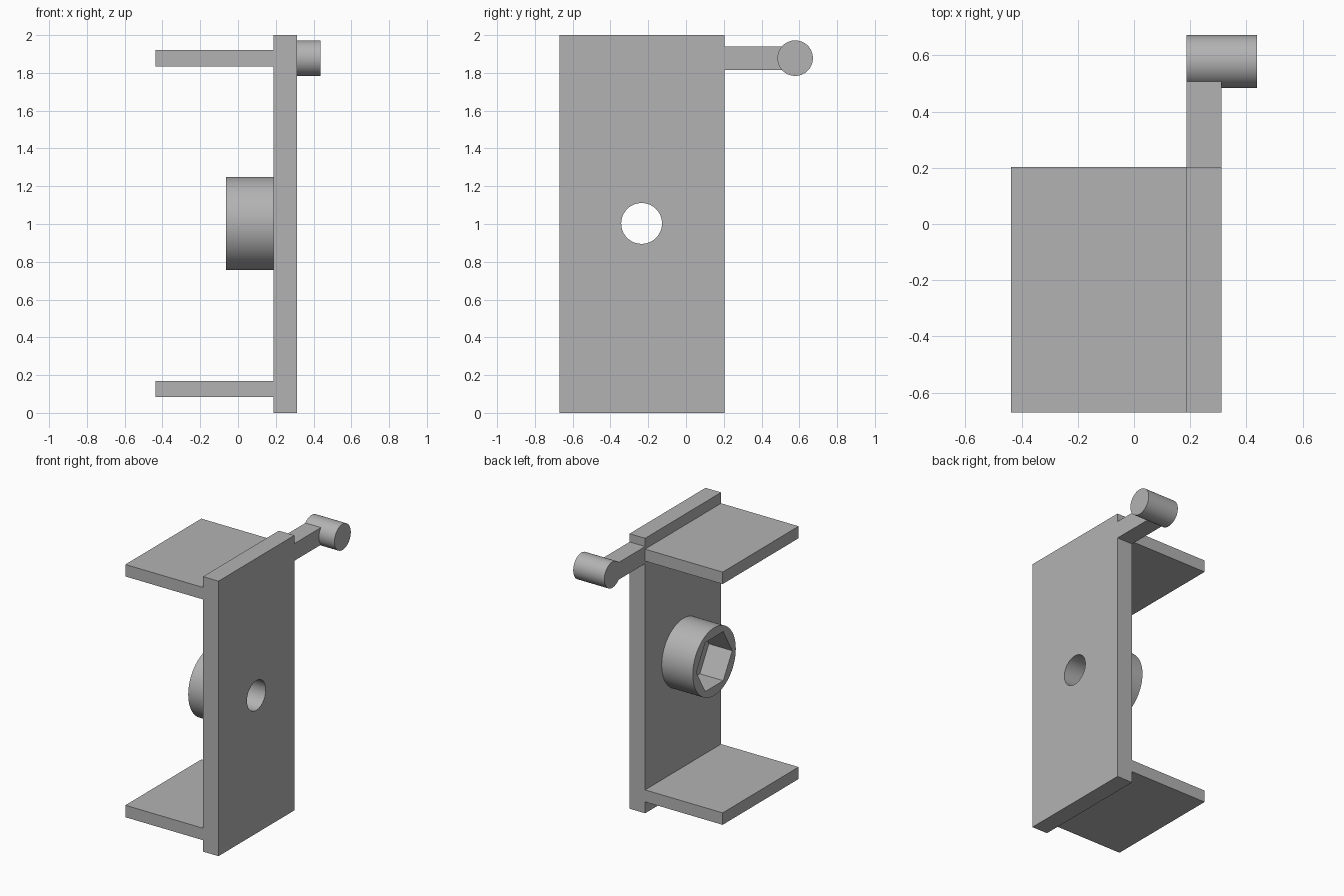
import bpy
import math
from mathutils import Vector

cube = bpy.data.objects.get("Cube")
if cube:
    bpy.data.objects.remove(cube, do_unlink=True)

grey = bpy.data.materials.new("plain grey")
grey.use_nodes = True
colour = (0.45, 0.45, 0.45, 1)
grey.diffuse_color = colour
grey.node_tree.nodes["Principled BSDF"].inputs["Base Color"].default_value = colour


def finish(name):
    ob = bpy.context.object
    ob.name = name
    ob.data.name = name
    bpy.ops.object.transform_apply(location=True, rotation=True, scale=True)
    ob.data.materials.append(grey)
    return ob


def box(name, low, high):
    low, high = Vector(low), Vector(high)
    bpy.ops.mesh.primitive_cube_add(size=1, location=(low + high) / 2)
    bpy.context.object.scale = high - low
    return finish(name)


def rod(name, x0, x1, y, z, radius, sides=64):
    # Prism along x; its first corner points along y
    bpy.ops.mesh.primitive_cylinder_add(
        vertices=sides, radius=radius, depth=x1 - x0,
        location=((x0 + x1) / 2, y, z), rotation=(0, math.pi / 2, 0))
    return finish(name)


def boolean(ob, other, operation):
    other.hide_render = True
    other.hide_viewport = True
    mod = ob.modifiers.new(operation.lower(), 'BOOLEAN')
    mod.operation = operation
    mod.solver = 'EXACT'
    mod.object = other
    # Bake the result and drop the helper
    bpy.context.view_layer.objects.active = ob
    bpy.ops.object.modifier_apply(modifier=mod.name)
    bpy.data.objects.remove(other, do_unlink=True)


def smooth(ob):
    bpy.ops.object.select_all(action='DESELECT')
    ob.select_set(True)
    bpy.context.view_layer.objects.active = ob
    bpy.ops.object.shade_smooth_by_angle(angle=math.radians(30))


INNER, OUTER = 0.187, 0.312    # plate faces
FRONT, BACK = -0.67, 0.203     # plate edges
HUB_Y, HUB_Z = -0.235, 1.003   # bolt axis

# Upright plate with its bolt hole
plate = box("upright_plate", (INNER, FRONT, 0), (OUTER, BACK, 2))
boolean(plate, rod("bolt_hole", 0, 0.5, HUB_Y, HUB_Z, 0.108), 'DIFFERENCE')

# Boss with a hexagonal nut pocket, sunk above a thin holed floor
boss = rod("nut_boss", -0.063, INNER, HUB_Y, HUB_Z, 0.247, 96)
boolean(boss, rod("nut_pocket", -0.2, 0.125, HUB_Y, HUB_Z, 0.206, 6), 'DIFFERENCE')
boolean(boss, rod("bolt_hole", -0.2, 0.5, HUB_Y, HUB_Z, 0.108), 'DIFFERENCE')

# Two flanges
for name, z in (("lower_flange", 0.083), ("upper_flange", 1.834)):
    box(name, (-0.437, FRONT, z), (INNER, BACK, z + 0.087))

# Rear arm joined to its round pin
arm = box("rear_arm_and_pin", (INNER, BACK, 1.815), (OUTER, 0.578, 1.94))
boolean(arm, rod("pin", INNER, 0.437, 0.578, 1.878, 0.094), 'UNION')

for ob in (plate, boss, arm):
    smooth(ob)
